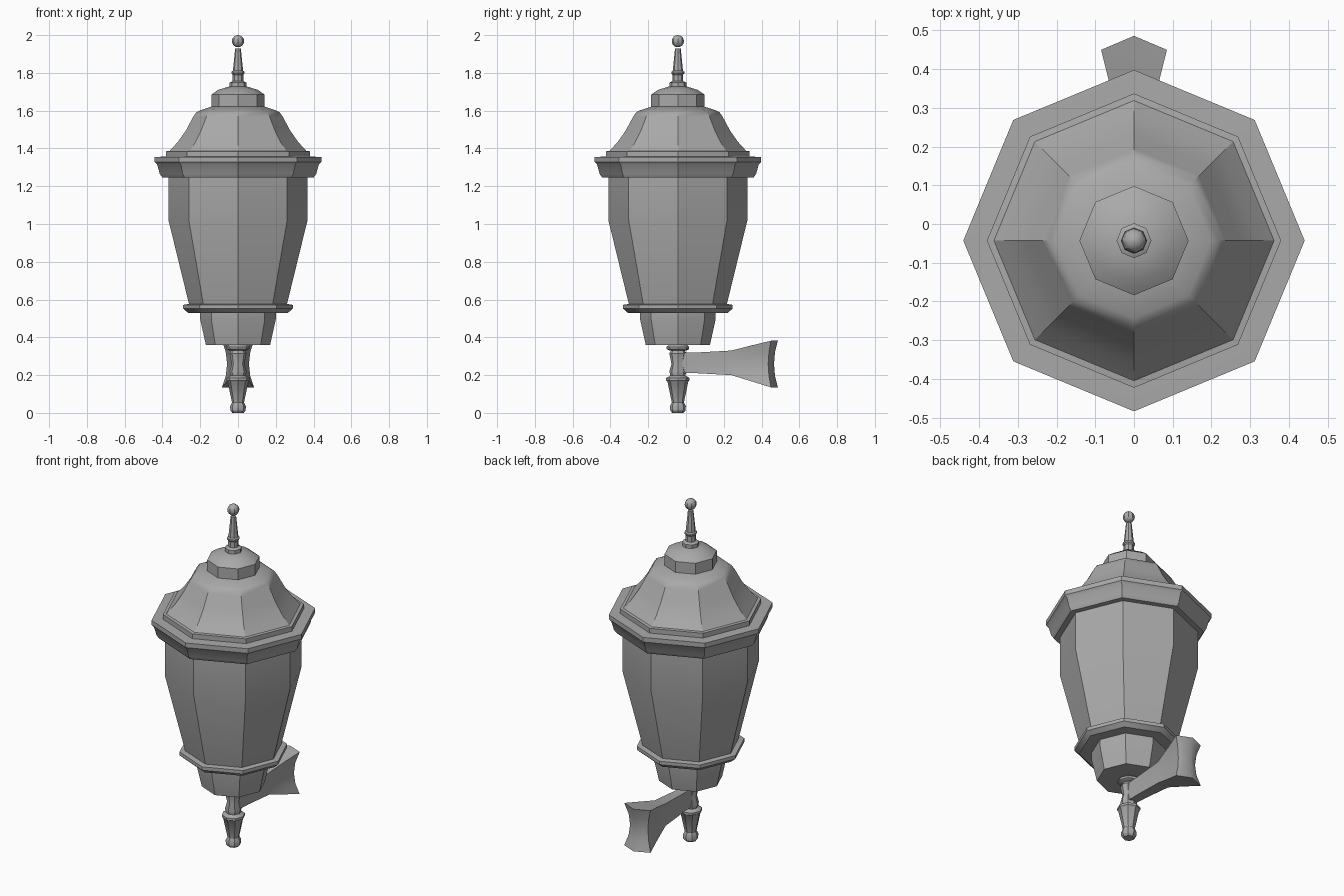
import bpy
import bmesh
from math import radians, pi, cos, sin

if "Cube" in bpy.data.objects:
    bpy.data.objects.remove(bpy.data.objects["Cube"], do_unlink=True)

AXIS_Y = -0.043
metal = bpy.data.materials.new("grey metal")
metal.use_nodes = True
GREY = (0.4, 0.4, 0.4, 1)
metal.diffuse_color = GREY
metal.node_tree.nodes["Principled BSDF"].inputs["Base Color"].default_value = GREY


def loft(name, rings):
    """Skin a closed solid over a list of equal-length point rings."""
    bm = bmesh.new()
    loops = [[bm.verts.new(p) for p in ring] for ring in rings]
    n = len(loops[0])
    for a, b in zip(loops, loops[1:]):
        for i in range(n):
            j = (i + 1) % n
            bm.faces.new((a[i], a[j], b[j], b[i]))
    bm.faces.new(loops[0][::-1])
    bm.faces.new(loops[-1])
    bmesh.ops.recalc_face_normals(bm, faces=bm.faces)
    mesh = bpy.data.meshes.new(name)
    bm.to_mesh(mesh)
    bm.free()
    mesh.materials.append(metal)
    obj = bpy.data.objects.new(name, mesh)
    bpy.context.collection.objects.link(obj)
    bpy.ops.object.select_all(action='DESELECT')
    obj.select_set(True)
    bpy.context.view_layer.objects.active = obj
    bpy.ops.object.shade_smooth_by_angle(angle=radians(32))
    return obj


def turned(name, profile, sides=8):
    """Eight-sided turning about the lamp axis from (radius, height) pairs."""
    turn = 2 * pi / sides
    loft(name, [[(r * cos(i * turn), AXIS_Y + r * sin(i * turn), z)
                 for i in range(sides)] for r, z in profile])


# Lower finial and stem
turned("lower_finial", [(.03, 0), (.04, .012), (.042, .035), (.032, .055),
                        (.055, .165), (.062, .172), (.062, .185), (.04, .197),
                        (.045, .22), (.034, .26), (.045, .315), (.034, .335)])
turned("stem_collar", [(.045, .33), (.06, .338), (.06, .35), (.045, .362)])

# Lantern body
turned("lower_cup", [(.17, .36), (.2, .495), (.2, .54)])
turned("lower_rim", [(.265, .53), (.29, .552), (.29, .572), (.265, .576)])
turned("lantern_panes", [(.258, .57), (.368, 1.02), (.368, 1.25)])

# Roof
turned("eave", [(.4, 1.245), (.414, 1.265), (.428, 1.315), (.441, 1.328),
                (.441, 1.355), (.38, 1.357)])
turned("roof", [(.38, 1.35), (.38, 1.385), (.362, 1.387), (.318, 1.435),
                (.276, 1.495), (.237, 1.568), (.22, 1.592), (.2, 1.602), (.138, 1.622)])
turned("cupola", [(.141, 1.615), (.141, 1.685), (.105, 1.71), (.05, 1.727)])

# Upper finial
turned("finial_collar", [(.045, 1.72), (.045, 1.748), (.03, 1.756)])
turned("upper_finial", [(.028, 1.75), (.028, 1.79), (.034, 1.797), (.034, 1.806),
                        (.027, 1.812), (.015, 1.93)])
ball = [(.032 * sin(a * pi / 8) + .0005, 1.968 - .032 * cos(a * pi / 8)) for a in range(9)]
turned("finial_ball", ball)


# Wall bracket: waisted section that flares towards a pointed, hollowed back
def section(y, width, low, high, waist, point=0, hollow=0):
    mid = (low + high) / 2
    steps = [k / 4 for k in range(5)]
    right, left = [], []
    for t in steps:
        bow = 1 - (2 * t - 1) ** 2
        x = width * (1 - waist * bow)
        z = low + (high - low) * t
        right.append((x, y - hollow * bow, z))
        left.append((-x, y - hollow * bow, z))
    return right + [(0, y + point, high)] + left[::-1] + [(0, y + point, low)]


bracket = loft("wall_bracket", [
    section(-.04, .025, .213, .318, 0),
    section(.06, .028, .21, .32, 0),
    section(.24, .036, .2, .33, .1),
    section(.35, .06, .166, .358, .25),
    section(.45, .085, .135, .382, .32, .036, .015)])

# Divide the bracket's end cap down its centre ridge
bm = bmesh.new()
bm.from_mesh(bracket.data)
cap = max(bm.faces, key=lambda f: f.calc_center_median().y)
ridge = [v for v in cap.verts if abs(v.co.x) < 1e-5]
halves = bmesh.utils.face_split(cap, ridge[0], ridge[1],
                                coords=[(0, .486 - .02 * (1 - (k / 2) ** 2),
                                         ridge[0].co.z + (ridge[1].co.z - ridge[0].co.z) * (k + 2) / 4)
                                        for k in (-1, 0, 1)])
bmesh.ops.connect_verts_concave(bm, faces=[f for f in bm.faces if len(f.verts) > 4])
bm.to_mesh(bracket.data)
bm.free()
